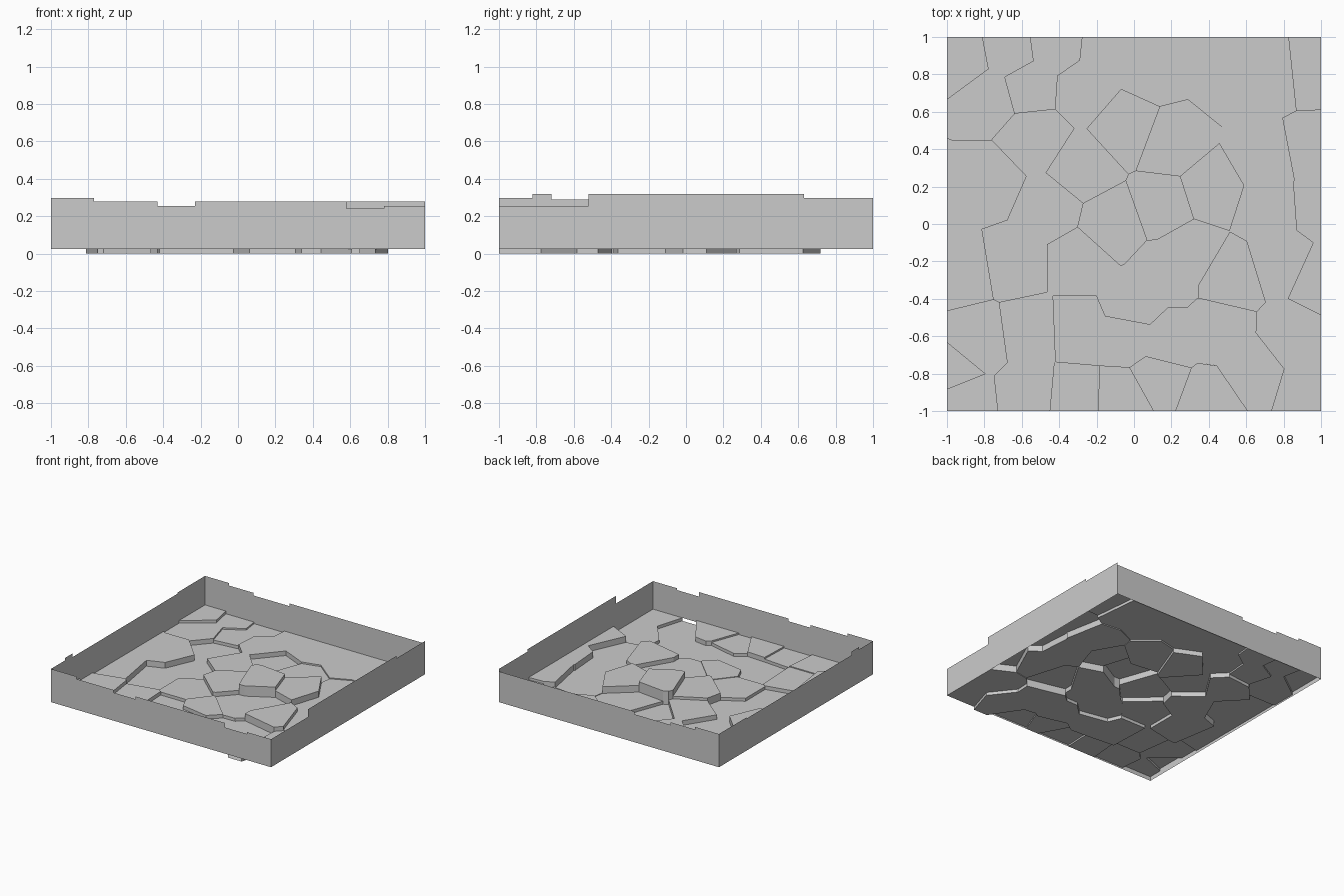
import bpy
from mathutils import Vector

if "Cube" in bpy.data.objects:
    bpy.data.objects.remove(bpy.data.objects["Cube"])

# Slab centres grouped by slab height; each slab is one cell of the cracked floor
LEVELS = {
    0.0: [(-.63, -.2), (-.46, .08), (.62, -.78), (-.53, .46), (-.04, .52),
          (-.3, -.57), (-.03, -.6), (.18, -.63), (.45, -.58)],
    0.025: [(-.56, .74), (-.43, .95), (-.33, -.92), (.85, -.6), (.95, -.88),
            (.17, -.27), (.3, -.15), (.2, .43), (-.3, -.2), (.13, -.83)],
    0.03: [(-.55, -.58), (.0, -.44), (.7, .35), (.72, .08), (.78, -.2)],
    0.038: [(-.66, .92), (-.78, .68), (-.27, .72), (-.14, .92), (.1, .83),
            (.5, .8), (.75, .8), (-.55, -.9), (-.05, -.93), (.4, -.93), (-.28, .3)],
    0.048: [(-.93, -.25), (-1., .15), (-.78, .22)],
    0.06: [(-.92, .87), (-.92, -.94), (-.84, -.62), (-.12, .0), (.52, -.28), (.94, .82)],
    0.08: [(.96, .4), (1.0, .1), (1.0, -.3), (-.98, -.79), (.41, .18)],
    0.11: [(.16, .1)],
}
SLABS = [(Vector(p), z) for z, pts in LEVELS.items() for p in pts]
WALL_BOTTOM = 0.025


def make_object(name, verts, faces):
    mesh = bpy.data.meshes.new(name)
    mesh.from_pydata(verts, [], faces)
    obj = bpy.data.objects.new(name, mesh)
    bpy.context.collection.objects.link(obj)
    return obj


def clip(cell, middle, normal, tag):
    """Keep the part of a tagged polygon behind a line; new edge gets tag."""
    out = []
    for i, (a, t) in enumerate(cell):
        b = cell[(i + 1) % len(cell)][0]
        da, db = (a - middle).dot(normal), (b - middle).dot(normal)
        if da <= 0:
            out.append((a, t))
        if (da <= 0) != (db <= 0):
            cut = a.lerp(b, da / (da - db))
            out.append((cut, tag if da <= 0 else t))
    return out


# Cracked floor: flat slabs joined by vertical steps
verts, faces = [], []


def add_face(points):
    start = len(verts)
    verts.extend(points)
    faces.append(list(range(start, start + len(points))))


for i, (p, z) in enumerate(SLABS):
    cell = [(Vector(c), -1) for c in ((-1, -1), (1, -1), (1, 1), (-1, 1))]
    for j, (q, _) in enumerate(SLABS):
        if j != i:
            cell = clip(cell, (p + q) / 2, q - p, j)
    add_face([(v.x, v.y, z) for v, _ in cell])
    for k, (a, tag) in enumerate(cell):
        b = cell[(k + 1) % len(cell)][0]
        if tag >= 0 and SLABS[tag][1] < z:
            low = SLABS[tag][1]
            add_face([(a.x, a.y, low), (b.x, b.y, low), (b.x, b.y, z), (a.x, a.y, z)])
make_object("cracked_floor", verts, faces)

# Thin rim walls with stepped tops: (start position, top height)
WALLS = {
    "front_wall": ("y", -1, [(-1, .298), (-.77, .277), (-.43, .255), (-.23, .277), (.58, .24), (.78, .255)]),
    "back_wall": ("y", 1, [(-1, .298), (-.78, .277), (-.56, .255), (-.23, .277)]),
    "right_wall": ("x", 1, [(-1, .255), (-.52, .318), (.63, .298)]),
    "left_wall": ("x", -1, [(-1, .298), (-.82, .318), (-.72, .288), (.64, .298)]),
}
for name, (axis, side, steps) in WALLS.items():
    verts, faces = [], []
    ends = [s for s, _ in steps[1:]] + [1]
    for (start, top), end in zip(steps, ends):
        outline = [(start, WALL_BOTTOM), (end, WALL_BOTTOM), (end, top), (start, top)]
        add_face([(s, side, h) if axis == "y" else (side, s, h) for s, h in outline])
    make_object(name, verts, faces)
